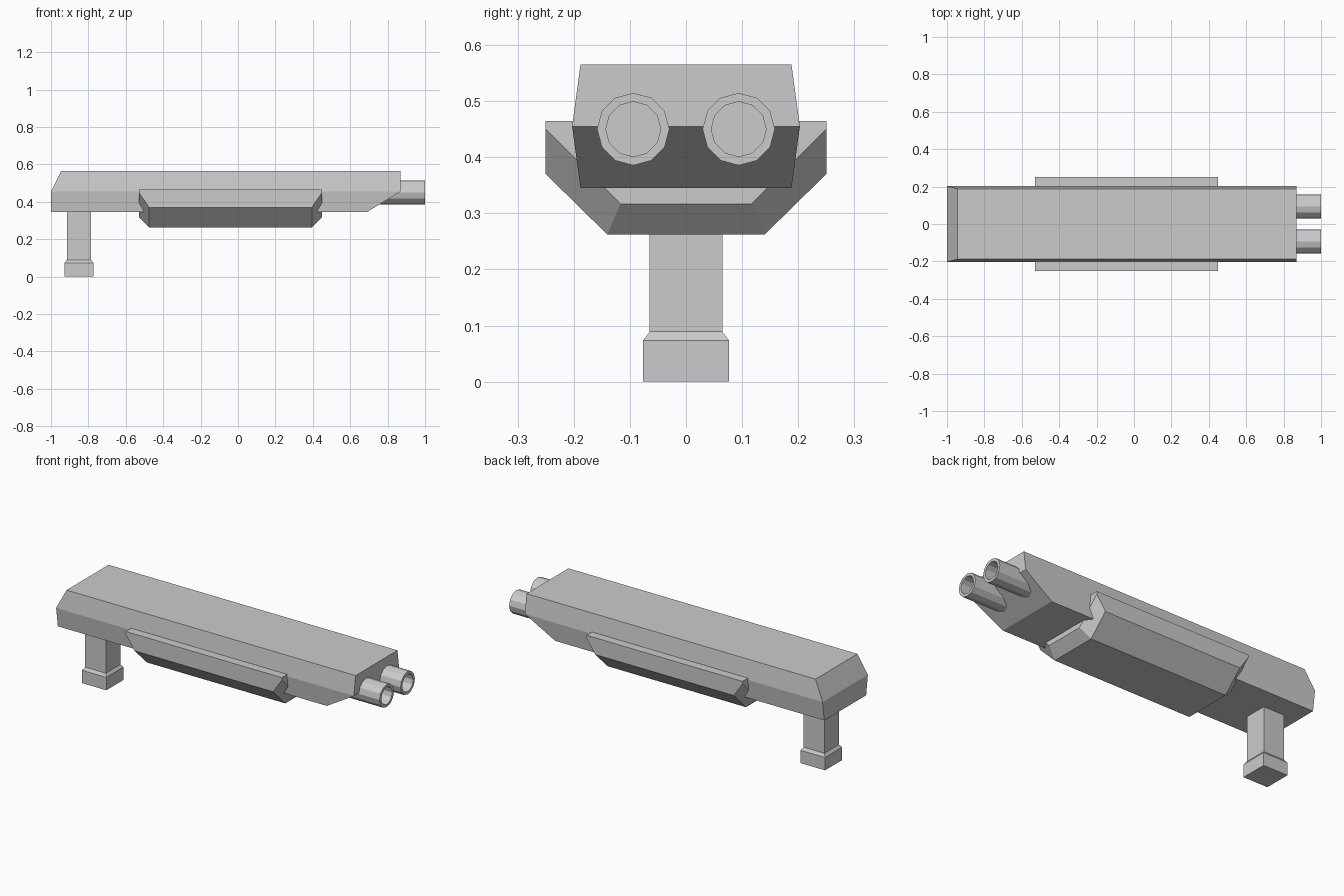
import bpy, bmesh
from math import cos, sin, tau

cube = bpy.data.objects.get("Cube")
if cube:
    bpy.data.objects.remove(cube, do_unlink=True)

GREY = (0.6, 0.6, 0.6, 1)
grey = bpy.data.materials.new("plain grey")
grey.use_nodes = True
grey.diffuse_color = GREY
grey.node_tree.nodes["Principled BSDF"].inputs["Base Color"].default_value = GREY


def finish(name, bm):
    bmesh.ops.recalc_face_normals(bm, faces=bm.faces)
    mesh = bpy.data.meshes.new(name)
    bm.to_mesh(mesh)
    bm.free()
    mesh.materials.append(grey)
    obj = bpy.data.objects.new(name, mesh)
    bpy.context.collection.objects.link(obj)
    return obj


def layered(name, layers):
    """Stack of rectangles, each given as z, x start, x end, half width."""
    bm = bmesh.new()
    rings = [[bm.verts.new(p) for p in
              ((a, -w, z), (b, -w, z), (b, w, z), (a, w, z))]
             for z, a, b, w in layers]
    for low, high in zip(rings, rings[1:]):
        for i in range(4):
            j = (i + 1) % 4
            bm.faces.new((low[i], low[j], high[j], high[i]))
    bm.faces.new(rings[0])
    bm.faces.new(rings[-1])
    return finish(name, bm)


# Main housing with sloped ends and a shallow ridge along each side
layered("housing", [(0.345, -1, 0.69, 0.188),
                    (0.455, -1, 0.87, 0.203),
                    (0.565, -0.945, 0.87, 0.188)])

# Grip post and its flared foot
layered("grip_post", [(0.08, -0.915, -0.785, 0.065),
                      (0.36, -0.915, -0.785, 0.065)])
layered("grip_foot", [(0, -0.927, -0.773, 0.077),
                      (0.073, -0.927, -0.773, 0.077),
                      (0.089, -0.915, -0.785, 0.065)])

# Underslung cradle: convex block with bevelled ends
bm = bmesh.new()
CENTRE, HALF, BEVEL = -0.04, 0.49, 0.055
for end in (-1, 1):
    for side in (-1, 1):
        for inset, y, z in ((0, 0.25, 0.465), (0, 0.25, 0.45), (0, 0.117, 0.317),
                            (BEVEL, 0.25, 0.37), (BEVEL, 0.14, 0.262)):
            bm.verts.new((CENTRE + end * (HALF - inset), side * y, z))
bmesh.ops.convex_hull(bm, input=bm.verts)
bmesh.ops.dissolve_limit(bm, angle_limit=0.04, verts=bm.verts, edges=bm.edges)
finish("cradle", bm)

# Twin twelve-sided barrels with open bores
SIDES = 12
for name, y in (("right_barrel", -0.094), ("left_barrel", 0.094)):
    bm = bmesh.new()
    rings = []
    for x, r in ((0.7, 0.0645), (1, 0.0645), (1, 0.049), (0.87, 0.049)):
        rings.append([bm.verts.new((x, y + r * cos(tau * i / SIDES),
                                    0.45 + r * sin(tau * i / SIDES)))
                      for i in range(SIDES)])
    for a, b in zip(rings, rings[1:]):
        for i in range(SIDES):
            j = (i + 1) % SIDES
            bm.faces.new((a[i], a[j], b[j], b[i]))
    bm.faces.new(rings[0])
    bm.faces.new(rings[-1])
    finish(name, bm)
